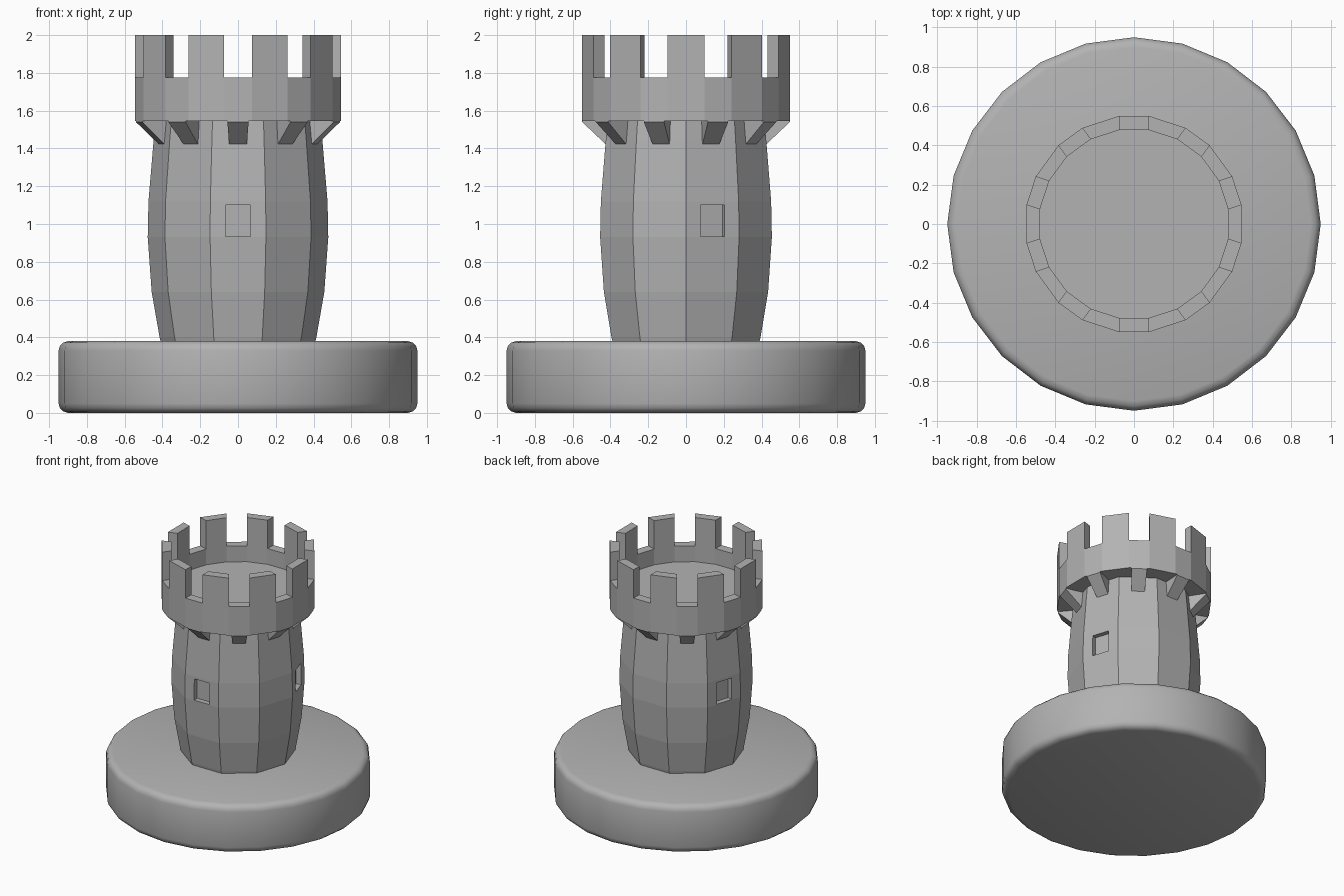
import bpy, bmesh
from math import radians, cos, sin, asin, pi

if "Cube" in bpy.data.objects:
    bpy.data.objects.remove(bpy.data.objects["Cube"])

stone = bpy.data.materials.new("stone")
stone.diffuse_color = (0.45, 0.45, 0.45, 1)
stone.use_nodes = True
stone.node_tree.nodes["Principled BSDF"].inputs["Base Color"].default_value = stone.diffuse_color


def finish(name, bm):
    bmesh.ops.recalc_face_normals(bm, faces=bm.faces)
    mesh = bpy.data.meshes.new(name)
    bm.to_mesh(mesh)
    bm.free()
    mesh.materials.append(stone)
    ob = bpy.data.objects.new(name, mesh)
    bpy.context.collection.objects.link(ob)
    return ob


def lathe(profile, angles):
    """Stack of rings (radius, z), angles(radius) per ring, capped at both ends."""
    bm = bmesh.new()
    rings = [[bm.verts.new((r * cos(a), r * sin(a), z)) for a in angles(r)]
             for r, z in profile]
    n = len(rings[0])
    for lo, hi in zip(rings, rings[1:]):
        for i in range(n):
            j = (i + 1) % n
            bm.faces.new((lo[i], lo[j], hi[j], hi[i]))
    bm.faces.new(rings[0][::-1])
    bm.faces.new(rings[-1])
    return bm


def even(n):
    return lambda r: [2 * pi * i / n for i in range(n)]


def gapped(r):
    """Merlon corners: ten gaps of constant width, whatever the radius."""
    half = radians(18) - asin(0.0745 / r)
    return [radians(36 * i) + s * half for i in range(10) for s in (-1, 1)]


# Round base with softened rims
base = finish("base", lathe(
    [(0.90, 0), (0.926, 0.008), (0.943, 0.025), (0.95, 0.05),
     (0.95, 0.33), (0.943, 0.355), (0.926, 0.372), (0.90, 0.38)], even(24)))
bpy.context.view_layer.objects.active = base
base.select_set(True)
bpy.ops.object.shade_smooth_by_angle(angle=radians(40))
base.select_set(False)

# Ten-sided bulging shaft
shaft = finish("tower_shaft", lathe(
    [(0.405, 0.36), (0.415, 0.40), (0.457, 0.64), (0.478, 0.93),
     (0.474, 1.12), (0.447, 1.44), (0.435, 1.56)], even(10)))

# Three shallow window recesses cut into the shaft
bm = bmesh.new()
for deg in (-90, 18, 162):
    a = radians(deg)
    verts = []
    for r in (0.415, 0.56):
        for t, z in ((-0.067, 0.933), (0.067, 0.933), (0.067, 1.10), (-0.067, 1.10)):
            verts.append(bm.verts.new((r * cos(a) - t * sin(a), r * sin(a) + t * cos(a), z)))
    for f in ((0, 1, 2, 3), (4, 5, 6, 7), (0, 1, 5, 4), (1, 2, 6, 5), (2, 3, 7, 6), (3, 0, 4, 7)):
        bm.faces.new([verts[i] for i in f])
cutter = finish("window_cutter", bm)
cutter.hide_render = True
cutter.hide_viewport = True
mod = shaft.modifiers.new("windows", 'BOOLEAN')
mod.operation = 'DIFFERENCE'
mod.solver = 'EXACT'
mod.object = cutter

# Parapet bowl, with every second rim segment raised into a merlon
bm = lathe([(0.555, 1.545), (0.555, 1.775), (0.484, 1.775), (0.484, 1.65)], gapped)
bmesh.ops.recalc_face_normals(bm, faces=bm.faces)
bm.faces.ensure_lookup_table()
rim = [bm.faces[20 + i] for i in range(0, 20, 2)]
out = bmesh.ops.extrude_face_region(bm, geom=rim)
bmesh.ops.translate(bm, vec=(0, 0, 0.225),
                    verts=[g for g in out["geom"] if isinstance(g, bmesh.types.BMVert)])
old = [f for f in rim if f.is_valid]
if old:
    bmesh.ops.delete(bm, geom=old, context='FACES_ONLY')
finish("parapet", bm)

# Wedge corbels under each gap: (radius, z, half width)
bm = bmesh.new()
section = [(0.37, 1.55, 0.045), (0.55, 1.55, 0.056), (0.55, 1.54, 0.056),
           (0.425, 1.422, 0.047), (0.37, 1.422, 0.045)]
for i in range(10):
    a = radians(18 + 36 * i)
    left, right = [[bm.verts.new((r * cos(a) - s * w * sin(a), r * sin(a) + s * w * cos(a), z))
                    for r, z, w in section] for s in (-1, 1)]
    bm.faces.new(left)
    bm.faces.new(right)
    for k in range(5):
        m = (k + 1) % 5
        bm.faces.new((left[k], left[m], right[m], right[k]))
finish("corbels", bm)
